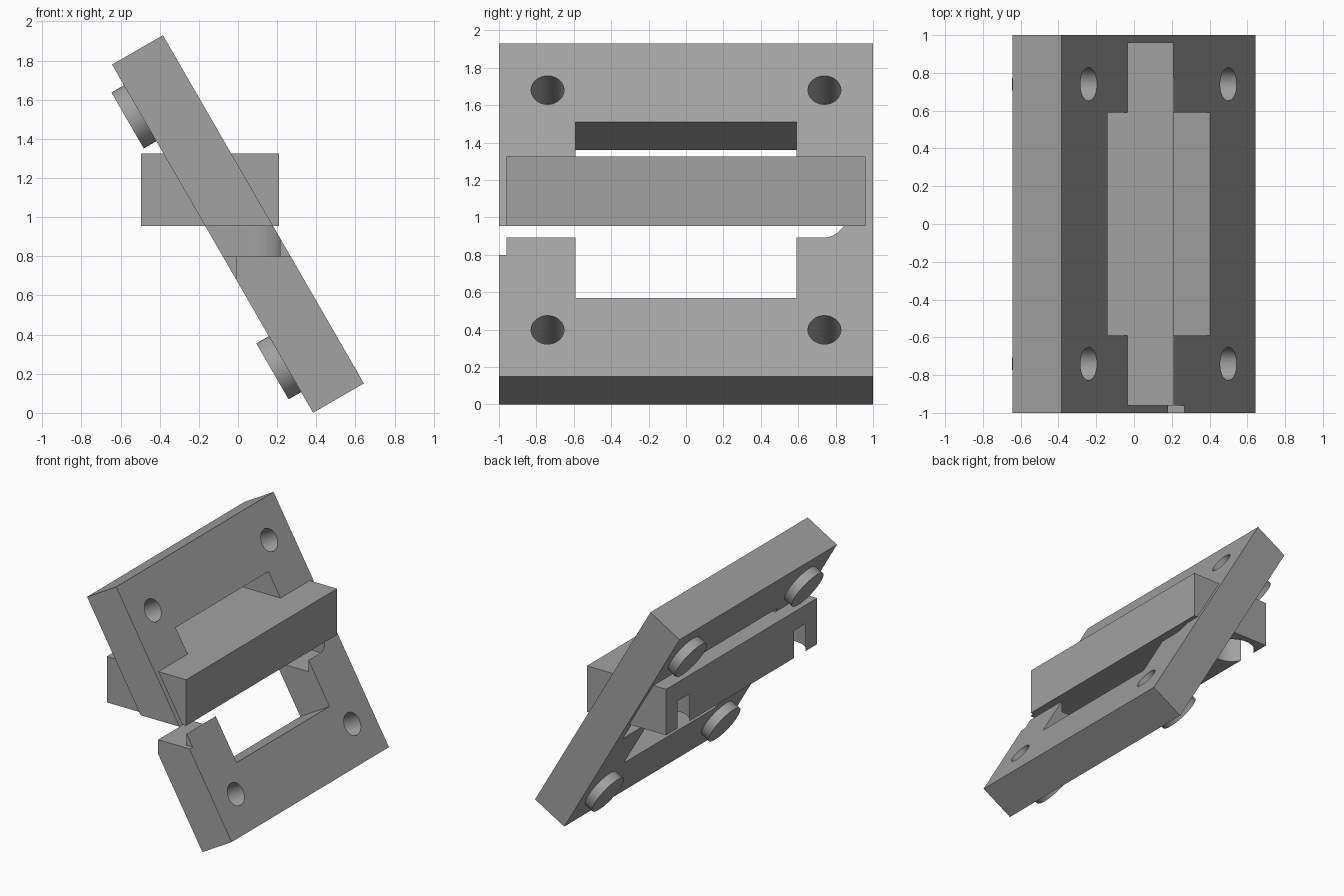
import bpy, bmesh, math
from mathutils import Matrix, Vector

if "Cube" in bpy.data.objects:
    bpy.data.objects.remove(bpy.data.objects["Cube"])

grey = bpy.data.materials.new("plain grey")
grey.use_nodes = True
colour = (0.36, 0.36, 0.36, 1)
grey.diffuse_color = colour
grey.node_tree.nodes["Principled BSDF"].inputs["Base Color"].default_value = colour

# Local frame of the leaning plate: x is its normal, z runs up its length
TILT = Matrix.Translation((0, 0, 0.965)) @ Matrix.Rotation(math.radians(-30), 4, 'Y')
FLAT = Matrix.Identity(4)
SIDES = (-0.74, 0.74)


def finish(name, bm, frame=FLAT):
    bm.transform(frame)
    bmesh.ops.recalc_face_normals(bm, faces=bm.faces)
    mesh = bpy.data.meshes.new(name)
    bm.to_mesh(mesh)
    bm.free()
    mesh.materials.append(grey)
    obj = bpy.data.objects.new(name, mesh)
    bpy.context.collection.objects.link(obj)
    return obj


def box(name, low, high, frame=FLAT):
    low, high = Vector(low), Vector(high)
    bm = bmesh.new()
    bmesh.ops.create_cube(bm, size=1)
    bm.transform(Matrix.Translation((low + high) / 2) @ Matrix.Diagonal((high - low).to_4d()))
    return finish(name, bm, frame)


def cylinder(name, centre, radius, depth, axis='Z', frame=FLAT):
    bm = bmesh.new()
    bmesh.ops.create_cone(bm, cap_ends=True, segments=48, radius1=radius, radius2=radius, depth=depth)
    turn = Matrix.Rotation(math.pi / 2, 4, 'Y') if axis == 'X' else FLAT
    bm.transform(Matrix.Translation(centre) @ turn)
    return finish(name, bm, frame)


def prism(name, outline, bottom, top):
    bm = bmesh.new()
    face = bm.faces.new([bm.verts.new((x, y, bottom)) for x, y in outline])
    new = bmesh.ops.extrude_face_region(bm, geom=[face])["geom"]
    bmesh.ops.translate(bm, vec=(0, 0, top - bottom),
                        verts=[v for v in new if isinstance(v, bmesh.types.BMVert)])
    return finish(name, bm)


def cut(target, cutters):
    for cutter in cutters:
        mod = target.modifiers.new("cut", 'BOOLEAN')
        mod.operation, mod.solver, mod.object = 'DIFFERENCE', 'EXACT', cutter
        cutter.hide_render = True
    bpy.context.view_layer.update()
    graph = bpy.context.evaluated_depsgraph_get()
    mesh = bpy.data.meshes.new_from_object(target.evaluated_get(graph))
    target.modifiers.clear()
    target.data = mesh
    for cutter in cutters:
        bpy.data.objects.remove(cutter)


def smooth(obj):
    bpy.ops.object.select_all(action='DESELECT')
    obj.select_set(True)
    bpy.context.view_layer.objects.active = obj
    bpy.ops.object.shade_smooth_by_angle(angle=math.radians(30))


# Leaning plate with window, bolt holes and the slot under the bar
plate = box("leaning_plate", (-0.15, -1, -1.027), (0.15, 1, 1.027), TILT)
arc = [(0.045 + 0.17 * math.cos(a), 0.74 + 0.17 * math.sin(a))
       for a in (math.pi / 2 * i / 16 for i in range(17))]
cutters = [
    box("window_cutter", (-0.5, -0.59, -0.543), (0.5, 0.59, 0.543), TILT),
    prism("slot_cutter", [(-0.6, -0.97), (0.215, -0.97)] + arc + [(-0.6, 0.91)], 0.8, 0.955),
    box("slot_mouth_cutter", (-0.6, -1.1, 0.8), (0.6, -0.96, 0.955)),
    box("clearance_cutter", (-0.6, -1.1, 0.55), (-0.01, -0.55, 0.85)),
]
for y in SIDES:
    for z in SIDES:
        cutters.append(cylinder("hole_cutter", (0, y, z), 0.088, 0.6, 'X', TILT))
cut(plate, cutters)
smooth(plate)

# Level cross bar with a round pocket under each end
bar = box("cross_bar", (-0.495, -0.96, 0.955), (0.21, 0.96, 1.325))
cut(bar, [cylinder("pocket_cutter", (-0.345, y, 1.025), 0.168, 0.3) for y in SIDES])
smooth(bar)

# Round discs closing the holes behind the plate
for y in SIDES:
    for z in SIDES:
        disc = cylinder("disc_foot", (-0.187, y, z), 0.165, 0.074, 'X', TILT)
        smooth(disc)
